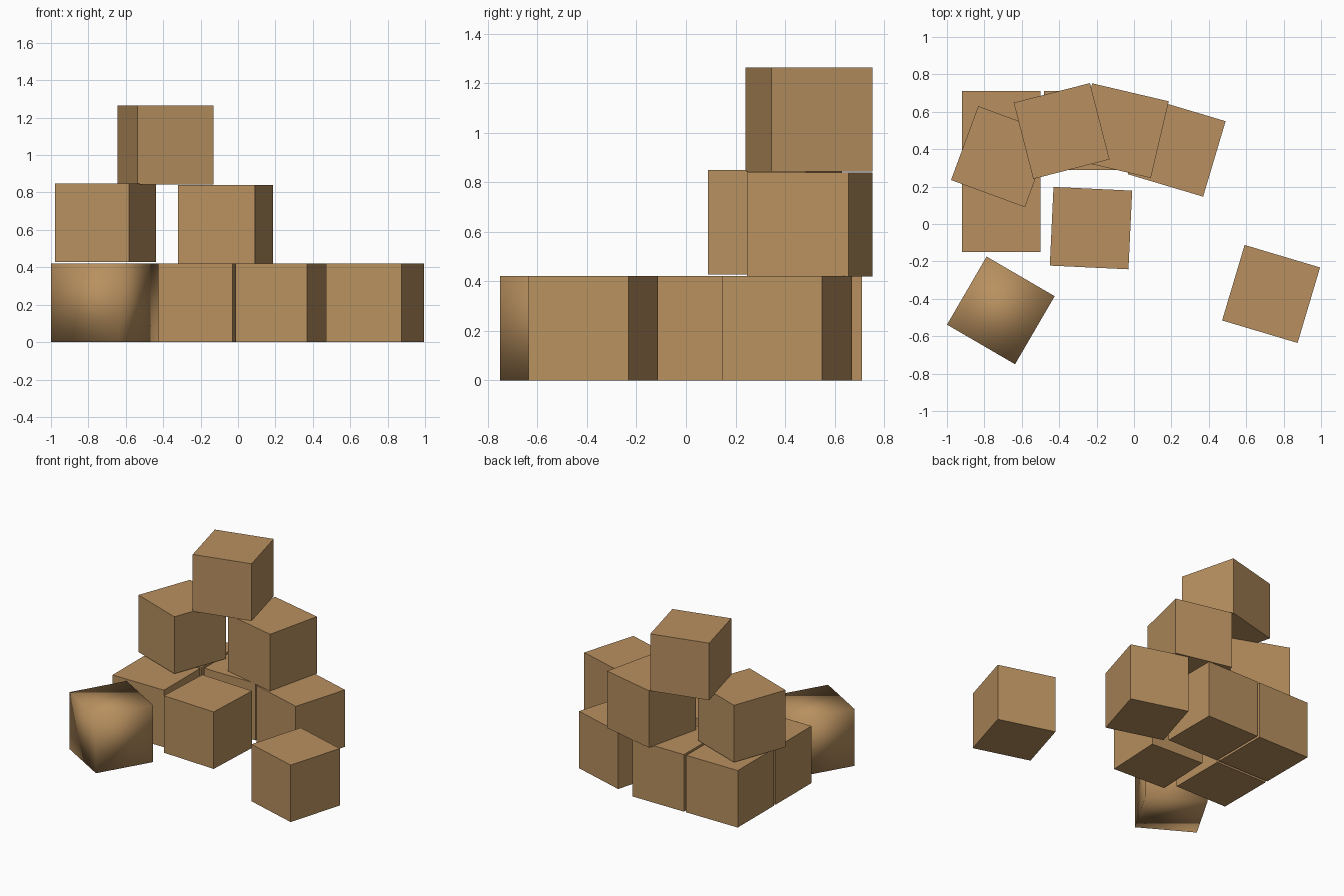
import bpy
import math

if "Cube" in bpy.data.objects:
    bpy.data.objects.remove(bpy.data.objects["Cube"])

SIDE = 0.421

cardboard = bpy.data.materials.new("cardboard_brown")
cardboard.diffuse_color = (0.48, 0.28, 0.115, 1.0)
cardboard.use_nodes = True
cardboard.node_tree.nodes["Principled BSDF"].inputs["Base Color"].default_value = cardboard.diffuse_color


def box(name, x, y, z, turn, smooth=False):
    """One carton standing on height z, turned about the vertical axis."""
    bpy.ops.mesh.primitive_cube_add(size=1, location=(x, y, z + SIDE / 2),
                                    rotation=(0, 0, math.radians(turn)))
    ob = bpy.context.object
    ob.name = name
    ob.scale = (SIDE, SIDE, SIDE)
    bpy.ops.object.transform_apply(location=False, rotation=False, scale=True)
    ob.data.materials.append(cardboard)
    if smooth:
        bpy.ops.object.shade_smooth()


# Bottom layer: three square-on boxes, then the turned ones
box("box_left_middle", -0.71, 0.06, 0, 0)
box("box_left_back", -0.71, 0.50, 0, 0)
box("box_centre_back", -0.27, 0.50, 0, 0)
box("box_centre_front", -0.23, -0.022, 0, -2.7)
box("box_right_back", 0.228, 0.408, 0, -16.6)
box("box_loose_right", 0.733, -0.374, 0, -16.6)
box("box_loose_left", -0.712, -0.462, 0, -30.2, smooth=True)

# Second layer
box("box_upper_left", -0.708, 0.36, 0.428, -20.2)
box("box_upper_right", -0.067, 0.499, 0.419, -13.2)

# Top box
box("box_top", -0.387, 0.497, 0.843, 14.4)
